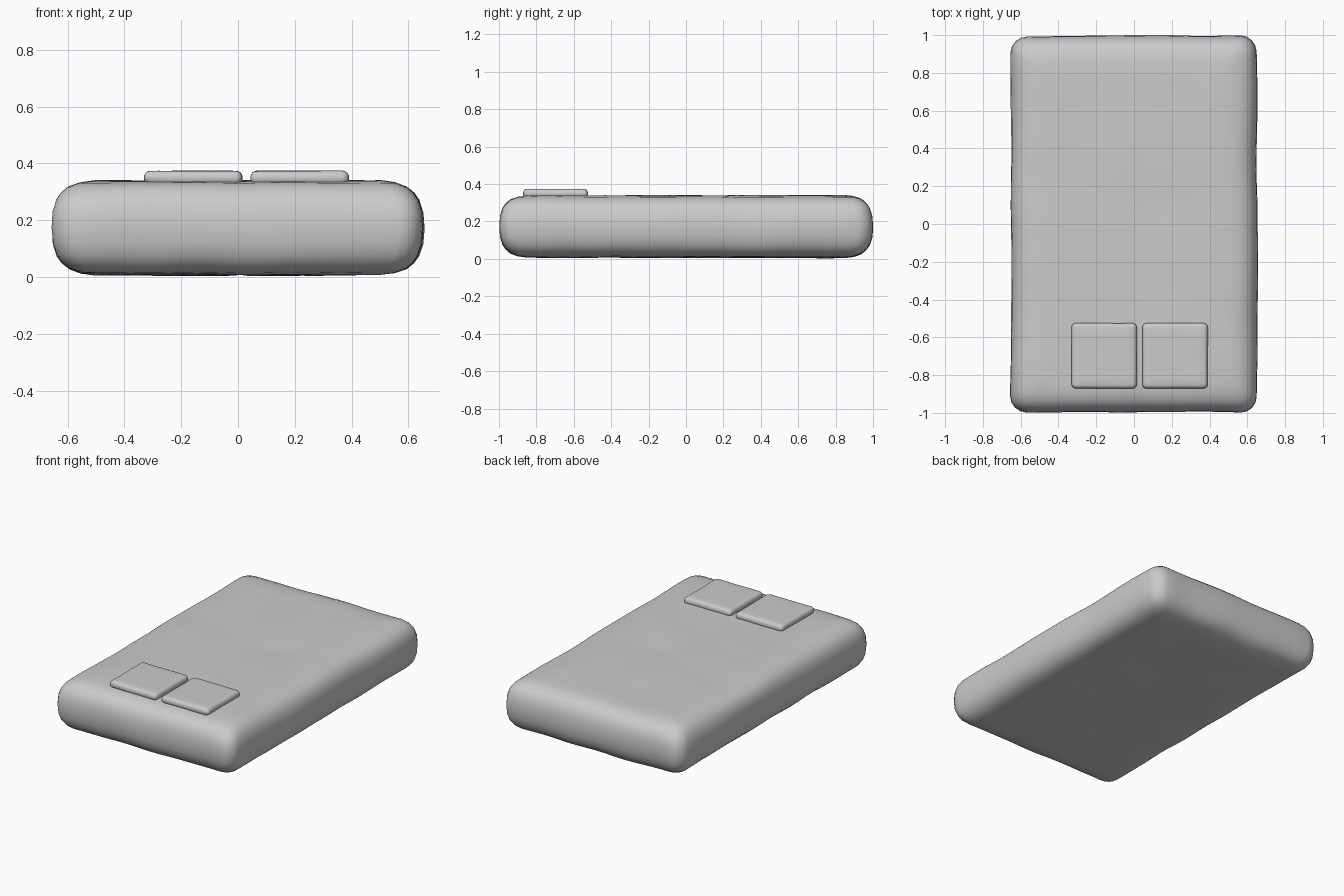
import bpy, bmesh, math
from mathutils import Vector, noise

if "Cube" in bpy.data.objects:
    bpy.data.objects.remove(bpy.data.objects["Cube"])


def ring(hx, hy, r, nx, ny, seg=4):
    """Rounded rectangle outline, counter-clockwise, with subdivided sides."""
    pts = []
    corners = [(1, -1, -90, ny), (1, 1, 0, nx), (-1, 1, 90, ny), (-1, -1, 180, nx)]
    counts = [ny, nx, ny, nx]
    for i, (sx, sy, a0, _) in enumerate(corners):
        cx, cy = sx * (hx - r), sy * (hy - r)
        for k in range(seg + 1):
            a = math.radians(a0 + 90 * k / seg)
            pts.append(Vector((cx + r * math.cos(a), cy + r * math.sin(a))))
        # straight run to the next corner
        sx2, sy2, a2, _ = corners[(i + 1) % 4]
        a = math.radians(a2)
        end = Vector((sx2 * (hx - r) + r * math.cos(a), sy2 * (hy - r) + r * math.sin(a)))
        start = pts[-1].copy()
        for k in range(1, counts[i]):
            pts.append(start.lerp(end, k / counts[i]))
    return pts


def cushion(name, center, hx, hy, r, profile, n, wobble, freq):
    """Soft slab: stacked outlines following an (inset, z) profile."""
    bm = bmesh.new()
    loops = []
    for inset, z in profile:
        rr = max(r - inset * 0.35, r * 0.3)
        rr = min(rr, (min(hx, hy) - inset) * 0.9)
        loop = []
        for p in ring(hx - inset, hy - inset, rr, n[0], n[1]):
            v = Vector((p.x + center[0], p.y + center[1], z))
            v += noise.noise_vector(v * freq) * wobble
            loop.append(bm.verts.new(v))
        loops.append(loop)
    for a, b in zip(loops, loops[1:]):
        for i in range(len(a)):
            j = (i + 1) % len(a)
            bm.faces.new((a[i], a[j], b[j], b[i]))
    bm.faces.new(list(reversed(loops[0])))
    bm.faces.new(loops[-1])
    bmesh.ops.recalc_face_normals(bm, faces=bm.faces)
    mesh = bpy.data.meshes.new(name)
    bm.to_mesh(mesh)
    bm.free()
    for f in mesh.polygons:
        f.use_smooth = True
    obj = bpy.data.objects.new(name, mesh)
    bpy.context.collection.objects.link(obj)
    return obj


def mirrored(half, mid):
    """Mirror the upper half of a profile about the middle height."""
    return [(i, mid - h) for i, h in reversed(half)] + [(i, mid + h) for i, h in half[1:]]


# Main slab with slightly uneven soft surface
body = [(0, 0), (0.004, 0.055), (0.017, 0.097), (0.035, 0.123), (0.06, 0.144),
        (0.10, 0.158), (0.15, 0.164), (0.25, 0.165), (0.38, 0.166), (0.5, 0.166), (0.62, 0.166)]
cushion("slab_body", (0, 0), 0.652, 0.997, 0.085, mirrored(body, 0.173),
        (14, 22), 0.008, 3.5)

# Two small raised pads near the front
pad = [(0, 0), (0.001, 0.008), (0.005, 0.017), (0.011, 0.022), (0.02, 0.0245),
       (0.05, 0.025), (0.10, 0.025), (0.15, 0.025)]
for side, x in (("left", -0.158), ("right", 0.217)):
    cushion("pad_" + side, (x, -0.698), 0.173, 0.173, 0.022, mirrored(pad, 0.349),
            (8, 8), 0.0015, 12)
